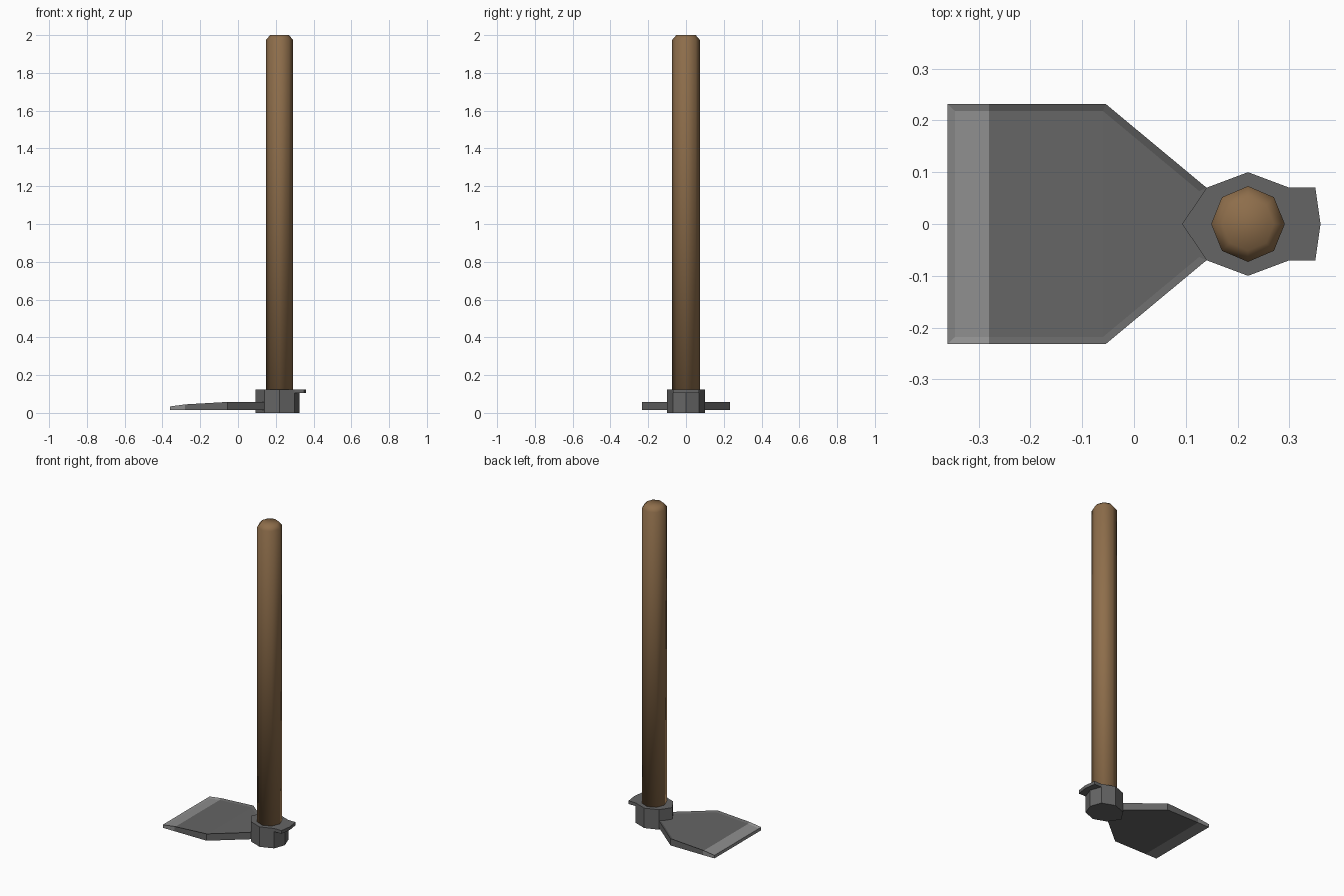
import bpy, bmesh, math

if "Cube" in bpy.data.objects:
    bpy.data.objects.remove(bpy.data.objects["Cube"])

def material(name, rgb):
    m = bpy.data.materials.new(name)
    m.diffuse_color = (*rgb, 1)
    m.use_nodes = True
    m.node_tree.nodes["Principled BSDF"].inputs["Base Color"].default_value = m.diffuse_color
    return m

WOOD = material("wood", (0.27, 0.155, 0.07))
METAL = material("dark_metal", (0.13, 0.13, 0.13))
EDGE = material("ground_edge", (0.27, 0.27, 0.27))

def finish(bm, name, mats, smooth=False):
    bmesh.ops.recalc_face_normals(bm, faces=bm.faces)
    me = bpy.data.meshes.new(name)
    bm.to_mesh(me)
    bm.free()
    for m in mats:
        me.materials.append(m)
    for p in me.polygons:
        p.use_smooth = smooth
    ob = bpy.data.objects.new(name, me)
    bpy.context.collection.objects.link(ob)
    return ob

def loft(bm, rings, cap_start=True, cap_end=True):
    vr = [[bm.verts.new(p) for p in r] for r in rings]
    n = len(vr[0])
    for a, b in zip(vr, vr[1:]):
        for i in range(n):
            j = (i + 1) % n
            bm.faces.new((a[i], a[j], b[j], b[i]))
    if cap_start:
        bm.faces.new(vr[0][::-1])
    if cap_end:
        bm.faces.new(vr[-1])

# Handle: eight-sided pole with a rounded tip
CX = 0.22
bm = bmesh.new()
loft(bm, [[(CX + r * math.cos(k * math.pi / 4), r * 1.03 * math.sin(k * math.pi / 4), z)
           for k in range(8)]
          for z, r in ((0.03, 0.071), (1.975, 0.071), (2.0, 0.05))])
finish(bm, "handle", [WOOD], True)

# Socket: eight-sided collar with a flat lip at the back
front = [(0.30, 0.07), (0.22, 0.10), (0.14, 0.07), (0.093, 0),
         (0.14, -0.07), (0.22, -0.10), (0.30, -0.07)]
body = front + [(0.325, 0)]
lip = front + [(0.35, -0.07), (0.36, 0), (0.35, 0.07)]
bm = bmesh.new()
loft(bm, [[(x, y, z) for x, y in body] for z in (0, 0.105)], cap_end=False)
loft(bm, [[(x, y, z) for x, y in lip] for z in (0.105, 0.125)])
finish(bm, "socket", [METAL])

# Blade: tapered plate with a sunken top and a lighter cutting edge
stations = [(-0.36, 0.232, 0.034), (-0.28, 0.232, 0.045),
            (-0.055, 0.232, 0.058), (0.14, 0.07, 0.058)]
bm = bmesh.new()
loft(bm, [[(x, -w, 0.015), (x, w, 0.015), (x, w, h), (x, -w, h)] for x, w, h in stations])
bmesh.ops.recalc_face_normals(bm, faces=bm.faces)
for f in bm.faces:
    f.material_index = int(f.calc_center_median().x < -0.29)
top = [f for f in bm.faces if f.normal.z > 0.5]
bmesh.ops.inset_region(bm, faces=top, thickness=0.014, depth=-0.006, use_even_offset=True)
finish(bm, "blade", [METAL, EDGE])
